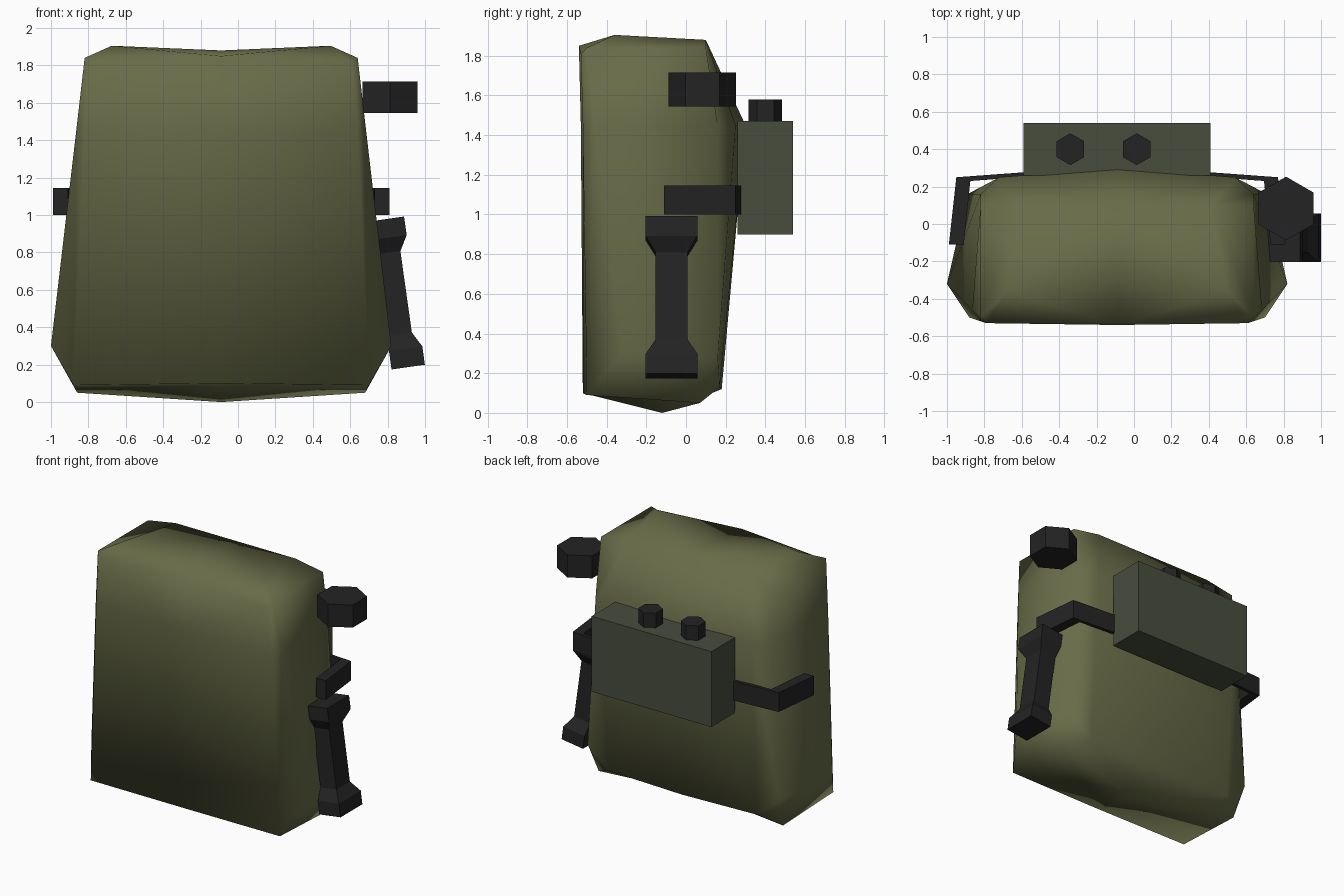
import bpy, bmesh, math
from mathutils import Vector

cube = bpy.data.objects.get("Cube")
if cube:
    bpy.data.objects.remove(cube, do_unlink=True)

MID = -0.09  # plane of symmetry of the pack


def material(name, colour):
    mat = bpy.data.materials.new(name)
    mat.use_nodes = True
    mat.diffuse_color = (*colour, 1)
    mat.node_tree.nodes["Principled BSDF"].inputs["Base Color"].default_value = (*colour, 1)
    return mat


canvas = material("olive_canvas", (0.14, 0.15, 0.065))
metal = material("grey_green_metal", (0.065, 0.075, 0.048))
rubber = material("black_rubber", (0.017, 0.017, 0.018))


def make_object(name, verts, faces, mat, location=(0, 0, 0), smooth=False, mirror=False):
    bm = bmesh.new()
    points = [bm.verts.new(v) for v in verts]
    for face in faces:
        bm.faces.new([points[i] for i in face])
    bmesh.ops.recalc_face_normals(bm, faces=bm.faces)
    for face in bm.faces:
        face.smooth = smooth
    mesh = bpy.data.meshes.new(name)
    bm.to_mesh(mesh)
    bm.free()
    mesh.materials.append(mat)
    obj = bpy.data.objects.new(name, mesh)
    obj.location = location
    bpy.context.collection.objects.link(obj)
    if mirror:
        mod = obj.modifiers.new("Mirror", "MIRROR")
        mod.use_clip = True
    return obj


def bridge(rings, closed=True, capped=True):
    """Join equal rings of points into one skin."""
    n = len(rings[0])
    verts = [p for ring in rings for p in ring]
    faces = []
    for r in range(len(rings) - 1):
        for i in range(n if closed else n - 1):
            j = (i + 1) % n
            a, b = r * n, (r + 1) * n
            faces.append((a + i, a + j, b + j, b + i))
    if capped:
        faces.append(tuple(reversed(range(n))))
        faces.append(tuple(range(len(verts) - n, len(verts))))
    return verts, faces


def prism(name, outline, z_low, z_high, mat, **options):
    rings = [[(x, y, z) for x, y in outline] for z in (z_low, z_high)]
    return make_object(name, *bridge(rings), mat, **options)


def hexagon(radius):
    angles = [math.radians(30 + 60 * k) for k in range(6)]
    return [(radius * math.cos(a), radius * math.sin(a)) for a in angles]


# Pack body: half rings run from the front centre round the side to the back centre
low = [(0, -.52, .1), (.79, -.5, .09), (.91, -.32, .3), (.8, .16, .28), (.62, .17, .13), (0, .18, .12)]
shoulder = [(0, -.53, 1.45), (.73, -.52, 1.45), (.775, -.46, 1.45), (.73, .16, 1.45), (.63, .25, 1.45), (0, .3, 1.45)]
rim = [(0, -.54, 1.85), (.7, -.53, 1.81), (.73, -.5, 1.84), (.73, .1, 1.84), (.5, .1, 1.88), (0, .1, 1.88)]
verts, faces = bridge([low, shoulder, rim], closed=False, capped=False)
FRONT, CORNER, SIDE_FRONT, SIDE_BACK, BACK_CORNER, BACK = range(6)
top = 2 * len(low)
base_mid, base_corner, lid_mid, lid_corner = range(len(verts), len(verts) + 4)
verts += [(0, -.12, 0), (.77, .07, .05), (0, -.2, 1.88), (.585, -.36, 1.905)]
faces += [
    (FRONT, base_mid, base_corner, CORNER),
    (CORNER, base_corner, SIDE_FRONT),
    (SIDE_FRONT, base_corner, SIDE_BACK),
    (SIDE_BACK, base_corner, BACK_CORNER),
    (BACK_CORNER, base_corner, base_mid, BACK),
    (top + FRONT, top + CORNER, lid_corner, lid_mid),
    (top + CORNER, top + SIDE_FRONT, lid_corner),
    (top + SIDE_FRONT, top + SIDE_BACK, top + BACK_CORNER, lid_corner),
    (lid_corner, top + BACK_CORNER, top + BACK, lid_mid),
]
make_object("pack_body", verts, faces, canvas, (MID, 0, 0), smooth=True, mirror=True)

# Box on the back with two hexagonal knobs
prism("back_box", [(-.5, .26), (.5, .26), (.5, .54), (-.5, .54)], .9, 1.47, metal, location=(MID, 0, 0))
for side, x in (("right", -.34), ("left", .015)):
    prism(side + "_knob", hexagon(.085), 1.46, 1.58, rubber, location=(x, .4, 0))

# Bent straps holding the box to both sides of the pack
strap = [(.45, .28), (.86, .25), (.9, -.11), (.82, -.11), (.785, .23), (.45, .255)]
prism("side_straps", strap, 1.0, 1.145, rubber, location=(MID, 0, 0), mirror=True)

# Hexagonal cap beside the upper left edge
prism("side_cap", hexagon(.17), 1.545, 1.715, rubber, location=(.813, .083, 0))

# Tilted handset: flat inner face, flared at both ends
half = [(0, .09, .13), (.1, .09, .13), (.18, .045, .08)]
sections = half + [(.8 - t, out, wide) for t, out, wide in reversed(half)]
rings = [[(-.09, -w, t), (out, -w, t), (out, w, t), (-.09, w, t)] for t, out, w in sections]
handset = make_object("handset", *bridge(rings), rubber, (.91, -.073, .187))
handset.rotation_euler.y = math.radians(-8)
